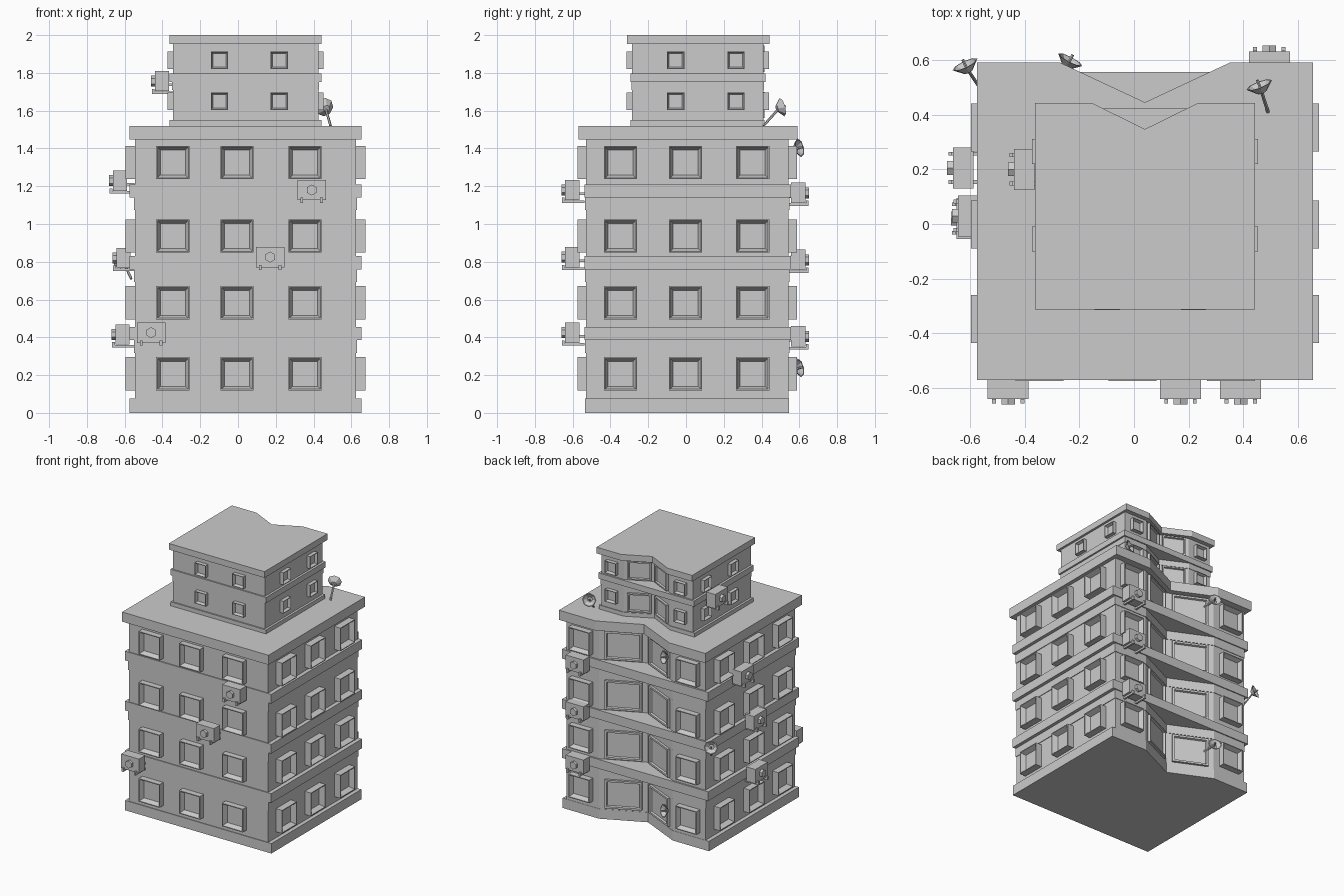
import bpy, bmesh, math
from mathutils import Vector, Matrix

if "Cube" in bpy.data.objects:
    bpy.data.objects.remove(bpy.data.objects["Cube"])


def finish(name, bm):
    bmesh.ops.recalc_face_normals(bm, faces=bm.faces[:])
    me = bpy.data.meshes.new(name)
    bm.to_mesh(me)
    bm.free()
    ob = bpy.data.objects.new(name, me)
    bpy.context.collection.objects.link(ob)
    return ob


def prism(name, pts, z0, z1):
    bm = bmesh.new()
    f = bm.faces.new([bm.verts.new((x, y, z0)) for x, y in pts])
    r = bmesh.ops.extrude_face_region(bm, geom=[f])
    vs = [v for v in r["geom"] if isinstance(v, bmesh.types.BMVert)]
    bmesh.ops.translate(bm, vec=(0, 0, z1 - z0), verts=vs)
    if not [q for q in bm.faces if abs(q.calc_center_median().z - z0) < 1e-5]:
        bm.faces.new([v for v in bm.verts if abs(v.co.z - z0) < 1e-5])
    return finish(name, bm)


def outline(x0, x1, y0, y1, half=0, depth=0):
    # rectangle with an optional V notch in the back edge
    pts = [(x0, y0), (x1, y0), (x1, y1)]
    if half:
        pts += [(0.04 + half, y1), (0.04, y1 - depth), (0.04 - half, y1)]
    return pts + [(x0, y1)]


def place(x, y, z, a):
    # local -y becomes the outward direction
    return Matrix.Translation((x, y, z)) @ Matrix.Rotation(a, 4, 'Z')


def add_box(bm, c, s, mat=Matrix()):
    m = mat @ Matrix.Translation(c) @ Matrix.Diagonal((*s, 1))
    return bmesh.ops.create_cube(bm, size=1, matrix=m)["verts"]


def add_window(bm, mat, w, h, out, rim, bevel, sink):
    # frame box with a chamfered sunken pane
    tmp = bmesh.new()
    add_box(tmp, (0, (0.01 - out) / 2, 0), (w, out + 0.01, h))
    front = min(tmp.faces, key=lambda f: f.calc_center_median().y)
    bmesh.ops.inset_region(tmp, faces=[front], thickness=rim)
    bmesh.ops.inset_region(tmp, faces=[front], thickness=bevel)
    bmesh.ops.translate(tmp, vec=(0, sink, 0), verts=front.verts[:])
    tmp.transform(mat)
    me = bpy.data.meshes.new("tmp")
    tmp.to_mesh(me)
    tmp.free()
    bm.from_mesh(me)
    bpy.data.meshes.remove(me)


F, R, B, L = 0, math.pi / 2, math.pi, -math.pi / 2


def windows(name, zs, size, wall, xs, ys, backs, out_x, out_y, bev):
    x0, x1, y0, y1 = wall
    bm = bmesh.new()
    for z in zs:
        spots = [(x, y0, F, out_y) for x in xs] + [(x, y1, B, out_y) for x in backs]
        spots += [(x0, y, L, out_x) for y in ys] + [(x1, y, R, out_x) for y in ys]
        for x, y, a, o in spots:
            add_window(bm, place(x, y, z, a), size, size, o, bev * .4, bev, o * .75)
    finish(name, bm)


def notch_panels(name, zr, y1, half, depth, rim):
    # big panes on both slanted faces of the notch
    bm = bmesh.new()
    length = math.hypot(half, depth)
    for z0, z1 in zr:
        for s in (-1, 1):
            nx, ny = -s * depth / length, half / length
            m = place(0.04 + s * half / 2, y1 - depth / 2, (z0 + z1) / 2, math.atan2(nx, -ny))
            add_window(bm, m, length - 0.08 * half / .31, z1 - z0, 0.018, rim, rim * .3, 0.014)
    finish(name, bm)


# lower block: walls, base, ledges, roof slab
W = (-0.545, 0.625, -0.53, 0.543)
prism("lower_walls", outline(*W, 0.31, 0.145), 0.01, 1.5)
prism("base_slab", outline(-0.575, 0.655, -0.535, 0.545, 0.31, 0.145), 0, 0.075)
for i, z in enumerate((0.455, 0.83, 1.21)):
    prism(f"floor_ledge_{i}", outline(-0.575, 0.655, -0.537, 0.555), z - 0.07, z)
    prism(f"ledge_band_{i}", outline(-0.55, 0.63, -0.535, 0.547, 0.31, 0.145), z - 0.137, z - 0.06)
prism("roof_slab", outline(-0.575, 0.655, -0.57, 0.59, 0.31, 0.145), 1.447, 1.52)

# upper block
U = (-0.345, 0.425, -0.285, 0.41)
prism("upper_walls", outline(*U, 0.195, 0.096), 1.5, 1.98)
prism("upper_base", outline(-0.362, 0.442, -0.295, 0.415, 0.195, 0.096), 1.51, 1.55)
prism("upper_ledge", outline(-0.362, 0.442, -0.295, 0.422), 1.753, 1.797)
prism("upper_band", outline(-0.349, 0.429, -0.289, 0.413, 0.195, 0.096), 1.71, 1.76)
prism("upper_roof", outline(-0.362, 0.442, -0.313, 0.443, 0.195, 0.096), 1.953, 2.0)

# windows
windows("lower_windows", (0.207, 0.583, 0.937, 1.325), 0.176, W, (-0.345, -0.005, 0.355),
        (-0.347, -0.002, 0.353), (-0.41, 0.49), 0.051, 0.045, 0.022)
windows("upper_windows", (1.65, 1.867), 0.092, U, (-0.098, 0.218),
        (-0.055, 0.265), (-0.25, 0.33), 0.028, 0.03, 0.011)
notch_panels("lower_notch_panels", ((0.09, 0.305), (0.465, 0.68), (0.84, 1.06), (1.22, 1.435)),
             0.543, 0.31, 0.145, 0.02)
notch_panels("upper_notch_panels", ((1.56, 1.70), (1.805, 1.945)), 0.41, 0.195, 0.096, 0.014)


def air_unit(name, x, y, z, a):
    # casing, inner cover, fan hub and two brackets
    bm = bmesh.new()
    add_box(bm, (0, -0.037, 0), (0.15, 0.075, 0.108))
    hub = Matrix.Translation((0, -0.08, 0)) @ Matrix.Rotation(R, 4, 'X')
    bmesh.ops.create_cone(bm, cap_ends=True, segments=6, radius1=0.029, radius2=0.029, depth=0.03, matrix=hub)
    for s in (-1, 1):
        add_box(bm, (s * 0.052, -0.03, -0.062), (0.014, 0.115, 0.014))
        add_box(bm, (s * 0.052, -0.084, -0.055), (0.014, 0.014, 0.028))
        add_box(bm, (s * 0.052, 0.015, -0.02), (0.014, 0.05, 0.014))
    bm.transform(place(x, y, z, a))
    finish(name, bm)


units = [(0.39, -0.565, 1.18, F), (0.17, -0.565, 0.825, F), (-0.46, -0.565, 0.425, F),
         (-0.588, 0.205, 1.23, L), (-0.57, 0.03, 0.82, L), (-0.575, 0.02, 0.415, L),
         (-0.365, 0.2, 1.757, L),
         (0.495, 0.557, 1.165, B), (0.495, 0.557, 0.81, B), (0.495, 0.557, 0.405, B)]
for i, u in enumerate(units):
    air_unit(f"air_unit_{i}", *u)


def rod(bm, a, b, r):
    a, b = Vector(a), Vector(b)
    d = b - a
    m = Matrix.Translation((a + b) / 2) @ d.to_track_quat('Z', 'Y').to_matrix().to_4x4()
    bmesh.ops.create_cone(bm, cap_ends=True, segments=6, radius1=r, radius2=r, depth=d.length, matrix=m)


def dish(name, foot, centre, facing):
    # faceted bowl, feed rod and pole
    bm = bmesh.new()
    bmesh.ops.create_cone(bm, cap_ends=True, segments=8, radius1=0.018, radius2=0.05, depth=0.03)
    top = max(bm.faces, key=lambda f: f.calc_center_median().z)
    bmesh.ops.inset_region(bm, faces=[top], thickness=0.006)
    bmesh.ops.inset_region(bm, faces=[top], thickness=0.026)
    bmesh.ops.translate(bm, vec=(0, 0, -0.022), verts=top.verts[:])
    rod(bm, (0, 0, -0.01), (0, 0, 0.035), 0.006)
    q = Vector(facing).to_track_quat('Z', 'Y').to_matrix().to_4x4()
    bm.transform(Matrix.Translation(centre) @ q)
    rod(bm, foot, centre, 0.007)
    finish(name, bm)


dish("roof_dish", (0.49, 0.41, 1.52), (0.463, 0.495, 1.615), (-0.35, 0.9, 0.25))
dish("corner_dish", (-0.565, 0.5, 0.71), (-0.612, 0.57, 0.81), (-0.4, 0.85, 0.25))
for i, z in enumerate((1.4, 0.235)):
    dish(f"wall_dish_{i}", (-0.2, 0.5, z - 0.03), (-0.24, 0.588, z), (0.45, 0.85, 0.2))
